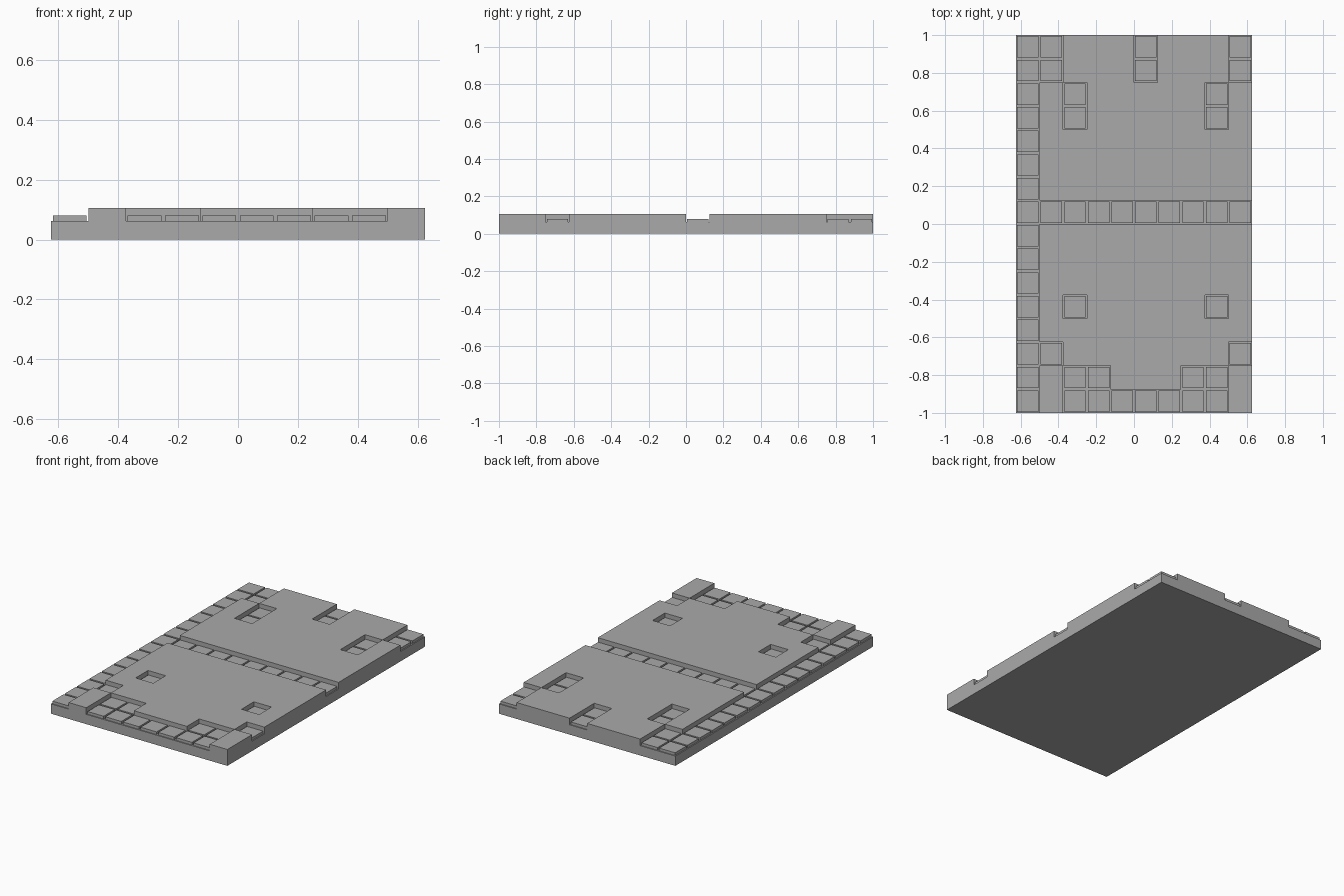
import bpy
import bmesh
from mathutils import Matrix, Vector

cube = bpy.data.objects.get("Cube")
if cube:
    bpy.data.objects.remove(cube, do_unlink=True)

CELL = 0.125
FLOOR, TILE_TOP, PLATE_TOP = 0.0625, 0.08, 0.105
TILE_SIZE = 0.113

# Floor plan, back row first: "o" is a sunken tile, "." is raised plate
PLAN = [
    "oo...o...o",
    "oo...o...o",
    "o.o.....o.",
    "o.o.....o.",
    "o.........",
    "o.........",
    "o.........",
    "oooooooooo",
    "o.........",
    "o.........",
    "o.........",
    "o.o.....o.",
    "o.........",
    "oo.......o",
    "o.oo...oo.",
    "o.ooooooo.",
]
ROWS, COLS = len(PLAN), len(PLAN[0])

stone = bpy.data.materials.new("grey_stone")
stone.use_nodes = True
colour = (0.4, 0.4, 0.4, 1)
stone.diffuse_color = colour
stone.node_tree.nodes["Principled BSDF"].inputs["Base Color"].default_value = colour


def add_object(name, bm):
    bmesh.ops.recalc_face_normals(bm, faces=bm.faces)
    mesh = bpy.data.meshes.new(name)
    bm.to_mesh(mesh)
    bm.free()
    mesh.materials.append(stone)
    obj = bpy.data.objects.new(name, mesh)
    bpy.context.collection.objects.link(obj)
    return obj


def extrude_up(bm, faces, height):
    result = bmesh.ops.extrude_face_region(bm, geom=faces)["geom"]
    verts = [g for g in result if isinstance(g, bmesh.types.BMVert)]
    bmesh.ops.translate(bm, verts=verts, vec=Vector((0, 0, height)))
    return [g for g in result if isinstance(g, bmesh.types.BMFace)]


def is_raised(face):
    c = face.calc_center_median()
    col = int(c.x / CELL + COLS / 2)
    row = int(ROWS / 2 - c.y / CELL)
    return PLAN[row][col] == "."


# Base slab with the raised plate pulled up from its cells
bm = bmesh.new()
bmesh.ops.create_grid(bm, x_segments=COLS, y_segments=ROWS, size=0.5,
                      matrix=Matrix.Diagonal((COLS * CELL, ROWS * CELL, 1, 1)))
floor = extrude_up(bm, bm.faces[:], FLOOR)
extrude_up(bm, [f for f in floor if is_raised(f)], PLATE_TOP - FLOOR)
add_object("base_plate", bm)

# Sunken floor tiles, separated by narrow gaps
bm = bmesh.new()
for row, line in enumerate(PLAN):
    for col, mark in enumerate(line):
        if mark == "o":
            x = (col + 0.5 - COLS / 2) * CELL
            y = (ROWS / 2 - row - 0.5) * CELL
            place = Matrix.Translation((x, y, (FLOOR + TILE_TOP) / 2))
            scale = Matrix.Diagonal((TILE_SIZE, TILE_SIZE, TILE_TOP - FLOOR, 1))
            bmesh.ops.create_cube(bm, size=1, matrix=place @ scale)
add_object("floor_tiles", bm)
